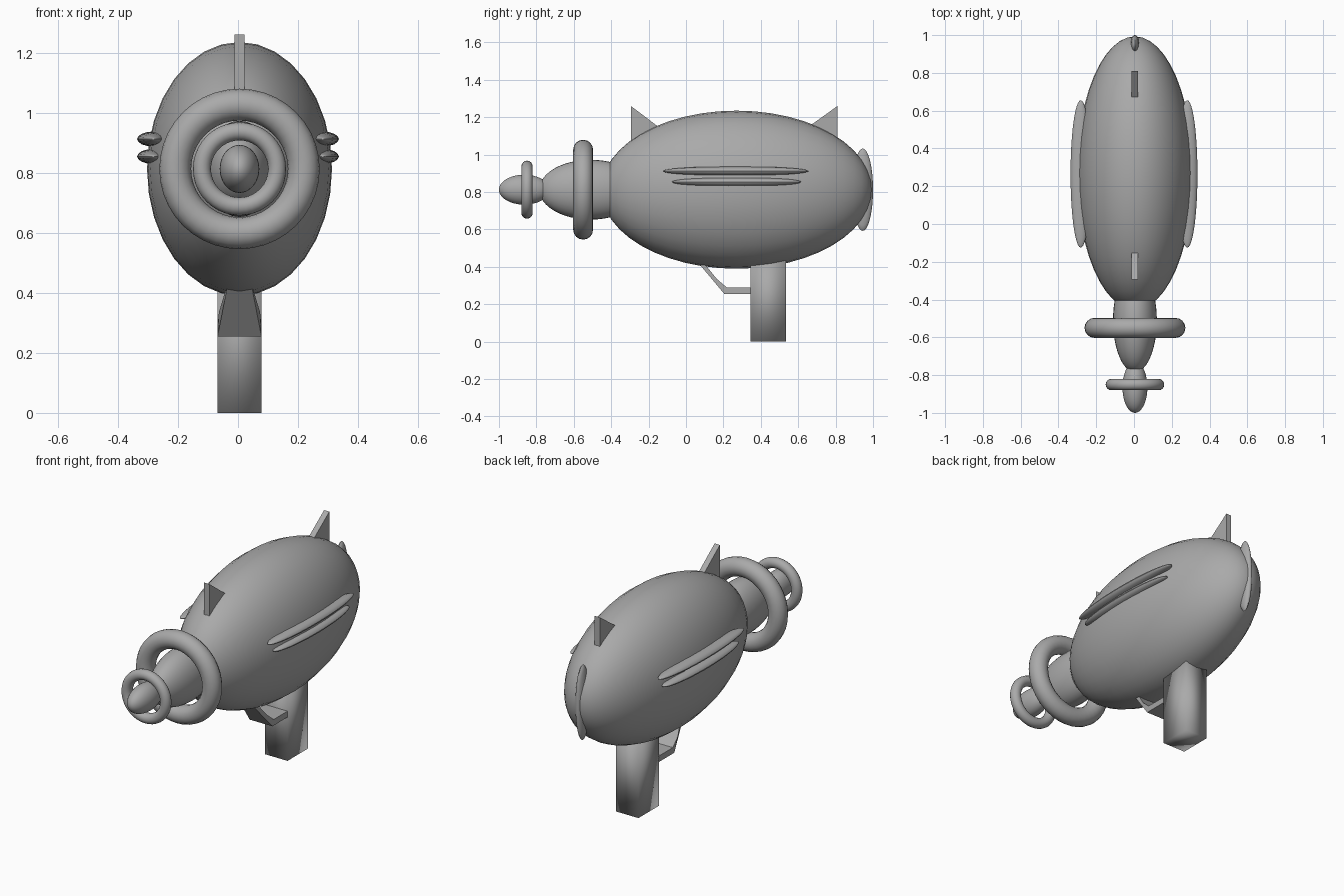
import bpy, bmesh, math
from mathutils import Matrix, Vector

if "Cube" in bpy.data.objects:
    bpy.data.objects.remove(bpy.data.objects["Cube"])

CX, CZ = 0.005, 0.8125   # barrel axis

grey = bpy.data.materials.new("plain_grey")
grey.diffuse_color = (0.4, 0.4, 0.4, 1)
grey.use_nodes = True
grey.node_tree.nodes["Principled BSDF"].inputs["Base Color"].default_value = grey.diffuse_color


def finish(name, bm, angle=35):
    bmesh.ops.recalc_face_normals(bm, faces=bm.faces)
    me = bpy.data.meshes.new(name)
    bm.to_mesh(me)
    bm.free()
    ob = bpy.data.objects.new(name, me)
    bpy.context.collection.objects.link(ob)
    me.materials.append(grey)
    bpy.ops.object.select_all(action='DESELECT')
    ob.select_set(True)
    bpy.context.view_layer.objects.active = ob
    bpy.ops.object.shade_smooth_by_angle(angle=math.radians(angle))
    return ob


def ellipsoid(name, centre, radii, cut_y=None, u=32, v=24):
    """Ellipsoid with poles along y, optionally cut flat at the front."""
    bm = bmesh.new()
    bmesh.ops.create_uvsphere(bm, u_segments=u, v_segments=v, radius=1)
    m = (Matrix.Translation(centre) @ Matrix.Diagonal((*radii, 1))
         @ Matrix.Rotation(math.pi / 2, 4, 'X'))
    bmesh.ops.transform(bm, matrix=m, verts=bm.verts)
    if cut_y is not None:
        geom = bm.verts[:] + bm.edges[:] + bm.faces[:]
        r = bmesh.ops.bisect_plane(bm, geom=geom, plane_co=(0, cut_y, 0),
                                   plane_no=(0, -1, 0), clear_outer=True)
        edges = [e for e in r["geom_cut"] if isinstance(e, bmesh.types.BMEdge)]
        bmesh.ops.contextual_create(bm, geom=edges)
    return finish(name, bm)


def ring(name, y, major, minor, n=40, k=16):
    """Torus around the barrel axis."""
    bm = bmesh.new()
    loops = []
    for i in range(n):
        a = 2 * math.pi * i / n
        loop = []
        for j in range(k):
            b = 2 * math.pi * j / k
            r = major + minor * math.cos(b)
            loop.append(bm.verts.new((CX + r * math.cos(a), y + minor * math.sin(b),
                                      CZ + r * math.sin(a))))
        loops.append(loop)
    for i in range(n):
        p, q = loops[i], loops[(i + 1) % n]
        for j in range(k):
            bm.faces.new((p[j], q[j], q[(j + 1) % k], p[(j + 1) % k]))
    return finish(name, bm)


def slab(name, outline, half_width, angle=35):
    """Extrude a (y, z) outline across x; half_width may vary with z."""
    bm = bmesh.new()
    left = [bm.verts.new((CX - half_width(z), y, z)) for y, z in outline]
    right = [bm.verts.new((CX + half_width(z), y, z)) for y, z in outline]
    bm.faces.new(left)
    bm.faces.new(right[::-1])
    n = len(outline)
    for i in range(n):
        j = (i + 1) % n
        bm.faces.new((left[i], left[j], right[j], right[i]))
    return finish(name, bm, angle)


# Body, barrel and nozzle: three shrinking ellipsoids
ellipsoid("body", (CX, 0.27, CZ), (0.308, 0.723, 0.4225), cut_y=-0.41)
ellipsoid("barrel", (CX, -0.51, CZ), (0.116, 0.275, 0.16), cut_y=-0.77)
ellipsoid("nozzle_tip", (CX, -0.865, CZ), (0.066, 0.135, 0.08))

# Rings around the barrel
ring("large_ring", -0.55, 0.214, 0.053)
ring("small_ring", -0.85, 0.125, 0.03)

# Raised side stripes and the rear ridge
for side, s in (("left", -1), ("right", 1)):
    ellipsoid(f"{side}_upper_stripe", (s * 0.282, 0.265, 0.912), (0.054, 0.39, 0.025), u=16)
    ellipsoid(f"{side}_lower_stripe", (s * 0.282, 0.27, 0.854), (0.054, 0.345, 0.025), u=16)
ellipsoid("rear_ridge", (CX, 0.945, CZ), (0.026, 0.055, 0.22), u=24)

# Top fins
slab("front_fin", [(-0.295, 1.26), (-0.295, 1.02), (-0.12, 1.02), (-0.12, 1.128)],
     lambda z: 0.017)
slab("rear_fin", [(0.81, 1.26), (0.81, 1.02), (0.64, 1.02), (0.64, 1.138)],
     lambda z: 0.017)

# Grip: softly shaded box
slab("grip", [(0.345, 0), (0.535, 0), (0.535, 0.46), (0.345, 0.46)],
     lambda z: 0.073, angle=100)

# Trigger guard, narrowing towards the body
slab("trigger_guard",
     [(0.05, 0.44), (0.205, 0.255), (0.36, 0.255), (0.36, 0.29), (0.218, 0.29), (0.165, 0.335), (0.08, 0.44)],
     lambda z: 0.073 if z < 0.32 else 0.073 - 0.3 * (z - 0.32))
